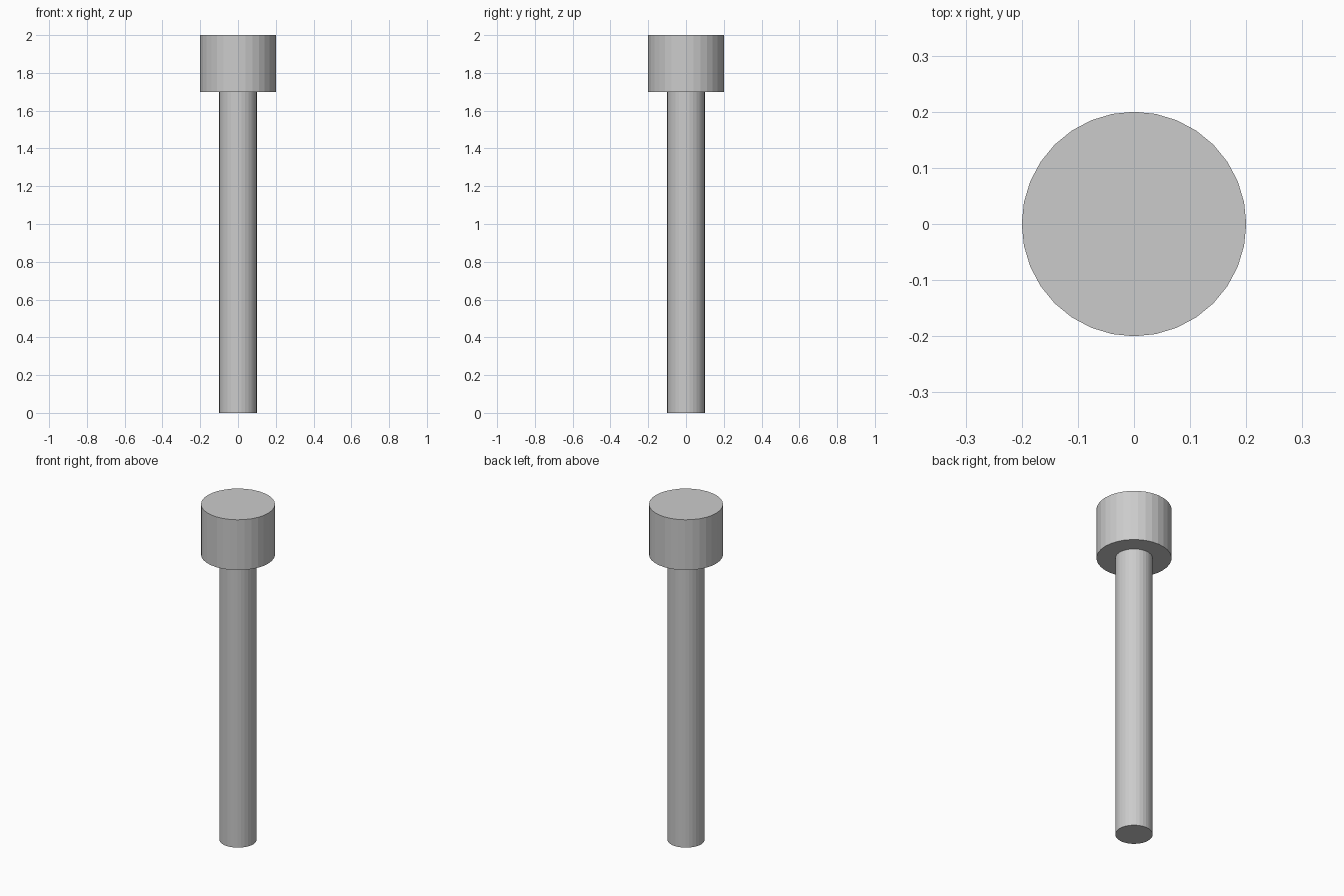
import bpy

if "Cube" in bpy.data.objects:
    bpy.data.objects.remove(bpy.data.objects["Cube"])


def cylinder(name, radius, z0, z1):
    bpy.ops.mesh.primitive_cylinder_add(
        vertices=32, radius=radius, depth=z1 - z0, location=(0, 0, (z0 + z1) / 2))
    bpy.context.object.name = name


# Long thin shaft
cylinder("shaft", 0.1, 0.0, 1.7)
# Wide cap at the top
cylinder("head", 0.2, 1.7, 2.0)
